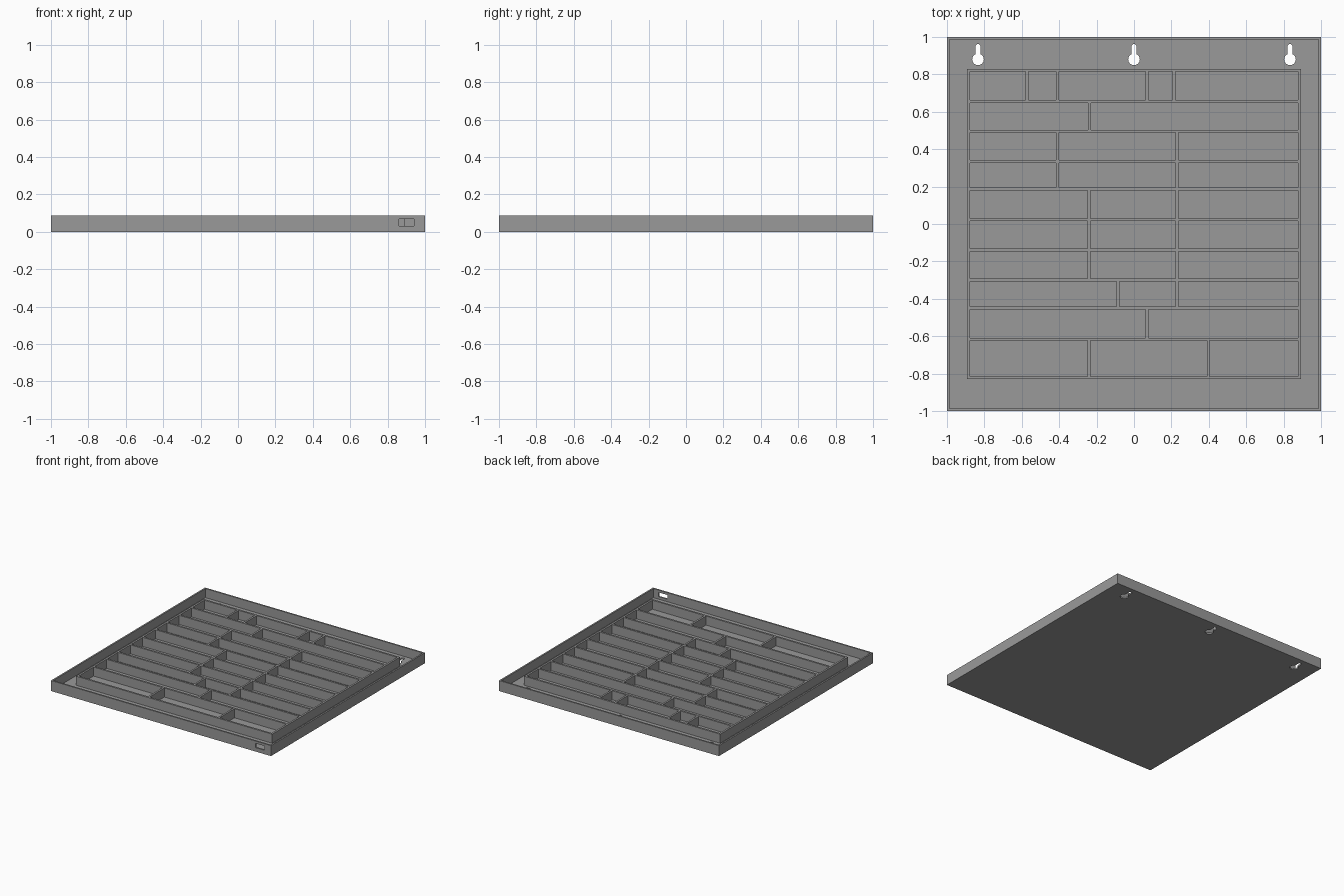
import bpy, bmesh, math

if "Cube" in bpy.data.objects:
    bpy.data.objects.remove(bpy.data.objects["Cube"])

HEIGHT = 0.086      # overall tray height
FLOOR = 0.012       # floor thickness
WALL = 0.013        # outer wall thickness
DIV = 0.0155        # divider thickness
FX, FY = 0.892, 0.83  # half size of the inner divider frame
TOP = HEIGHT + 0.05   # cutters reach past the rim

grey = bpy.data.materials.new("grey plastic")
grey.diffuse_color = (0.32, 0.32, 0.32, 1)
grey.use_nodes = True
grey.node_tree.nodes["Principled BSDF"].inputs["Base Color"].default_value = grey.diffuse_color


def add_prism(bm, points, z0, z1):
    """Closed prism from a counter-clockwise outline."""
    low = [bm.verts.new((x, y, z0)) for x, y in points]
    high = [bm.verts.new((x, y, z1)) for x, y in points]
    bm.faces.new(low[::-1])
    bm.faces.new(high)
    n = len(points)
    for i in range(n):
        j = (i + 1) % n
        bm.faces.new((low[i], low[j], high[j], high[i]))


def rect(x0, x1, y0, y1):
    return [(x0, y0), (x1, y0), (x1, y1), (x0, y1)]


def add_ring(bm, outer, inner, z0, z1):
    """Closed rectangular ring between two outlines."""
    loops = [[bm.verts.new((x, y, z)) for x, y in pts]
             for pts, z in ((outer, z0), (outer, z1), (inner, z1), (inner, z0))]
    for k in range(4):
        a, b = loops[k], loops[(k + 1) % 4]
        for i in range(4):
            j = (i + 1) % 4
            bm.faces.new((a[i], a[j], b[j], b[i]))


def make_object(name, bm):
    bmesh.ops.recalc_face_normals(bm, faces=bm.faces)
    mesh = bpy.data.meshes.new(name)
    bm.to_mesh(mesh)
    bm.free()
    obj = bpy.data.objects.new(name, mesh)
    bpy.context.collection.objects.link(obj)
    mesh.materials.append(grey)
    return obj


def cut(target, cutter):
    mod = target.modifiers.new("cut", 'BOOLEAN')
    mod.operation = 'DIFFERENCE'
    mod.solver = 'EXACT'
    mod.object = cutter
    bpy.context.view_layer.objects.active = target
    bpy.ops.object.modifier_apply(modifier=mod.name)
    bpy.data.objects.remove(cutter)


# Solid tray block
bm = bmesh.new()
add_prism(bm, rect(-1, 1, -1, 1), 0, HEIGHT)
tray = make_object("sorting_tray", bm)

# Channel between the outer wall and the divider frame
bm = bmesh.new()
add_ring(bm, rect(-1 + WALL, 1 - WALL, -1 + WALL, 1 - WALL),
         rect(-FX, FX, -FY, FY), FLOOR, TOP)

# Compartments: row divider heights, then upright dividers for each row
row_lines = [0.656, 0.496, 0.335, 0.187, 0.0225, -0.138, -0.30, -0.449, -0.616]
row_lines = [FY - DIV / 2] + row_lines + [-FY + DIV / 2]
uprights = [
    [-0.572, -0.409, 0.07, 0.214],
    [-0.237],
    [-0.409, 0.23],
    [-0.409, 0.23],
    [-0.24, 0.23],
    [-0.24, 0.23],
    [-0.24, 0.23],
    [-0.086, 0.23],
    [0.07],
    [-0.24, 0.397],
]
h = DIV / 2
for row, xs in enumerate(uprights):
    y1, y0 = row_lines[row] - h, row_lines[row + 1] + h
    xs = [-FX + h] + xs + [FX - h]
    for xa, xb in zip(xs, xs[1:]):
        add_prism(bm, rect(xa + h, xb - h, y0, y1), FLOOR, TOP)
cut(tray, make_object("compartment_cutter", bm))

# Keyhole hangers through the floor
bm = bmesh.new()
R, HALF, CY, SLOT_TOP = 0.031, 0.0135, 0.88, 0.962
start = math.acos(HALF / R)
sweep = math.pi + 2 * start
for cx in (-0.834, 0, 0.834):
    pts = []
    for i in range(21):  # round part, clockwise below the slot
        a = start - sweep * i / 20
        pts.append((cx + R * math.cos(a), CY + R * math.sin(a)))
    for i in range(9):   # rounded slot end
        a = math.pi - math.pi * i / 8
        pts.append((cx + HALF * math.cos(a), SLOT_TOP - HALF + HALF * math.sin(a)))
    add_prism(bm, pts[::-1], -0.05, FLOOR + 0.03)
cut(tray, make_object("keyhole_cutter", bm))

# Cable slot in the front wall
bm = bmesh.new()
add_prism(bm, rect(0.86, 0.941, -1.05, -0.95), 0.032, 0.067)
cut(tray, make_object("slot_cutter", bm))
